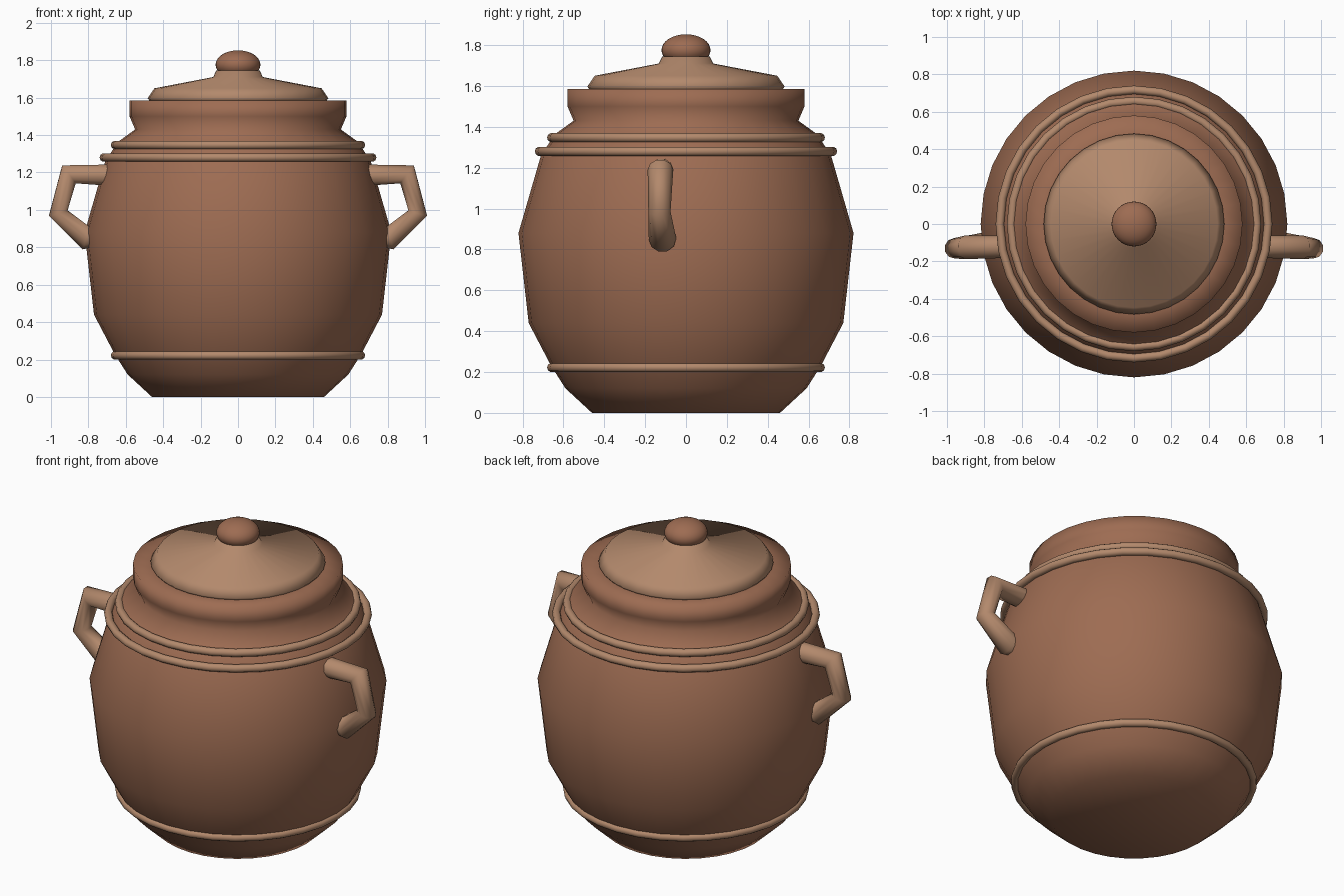
import bpy, bmesh, math

if "Cube" in bpy.data.objects:
    bpy.data.objects.remove(bpy.data.objects["Cube"])

SIDES = 32


def material(name, colour):
    mat = bpy.data.materials.new(name)
    mat.use_nodes = True
    mat.diffuse_color = colour
    bsdf = next(n for n in mat.node_tree.nodes if n.type == 'BSDF_PRINCIPLED')
    bsdf.inputs["Base Color"].default_value = colour
    bsdf.inputs["Roughness"].default_value = 0.8
    return mat


clay = material("clay", (0.34, 0.15, 0.085, 1))
pale_clay = material("pale_clay", (0.45, 0.25, 0.15, 1))


def lathe(name, profile, mat):
    """Revolve a radius/height profile around the z axis."""
    bm = bmesh.new()
    verts = [bm.verts.new((0, r, z)) for r, z in profile]
    edges = [bm.edges.new(pair) for pair in zip(verts, verts[1:])]
    bmesh.ops.spin(bm, geom=verts + edges, cent=(0, 0, 0), axis=(0, 0, 1),
                   angle=math.tau, steps=SIDES, use_duplicate=False)
    bmesh.ops.remove_doubles(bm, verts=bm.verts, dist=0.0005)
    bmesh.ops.recalc_face_normals(bm, faces=bm.faces)
    for face in bm.faces:
        face.smooth = True
    mesh = bpy.data.meshes.new(name)
    bm.to_mesh(mesh)
    bm.free()
    mesh.materials.append(mat)
    obj = bpy.data.objects.new(name, mesh)
    bpy.context.collection.objects.link(obj)
    return obj


def band(name, outer, z, thickness=0.023):
    """Rounded hoop around the pot."""
    bpy.ops.mesh.primitive_torus_add(
        major_radius=outer - thickness, minor_radius=thickness,
        major_segments=SIDES, minor_segments=10, location=(0, 0, z))
    obj = bpy.context.object
    obj.name = name
    obj.data.materials.append(pale_clay)
    bpy.ops.object.shade_smooth()


def handle(name, side):
    """Angular tube handle; both ends are buried in the pot wall."""
    path = [(0.66, -0.12, 1.185, 0.95), (0.904, -0.125, 1.19, 0.98),
            (0.961, -0.13, 0.983, 0.85), (0.815, -0.115, 0.852, 1.05),
            (0.74, -0.115, 0.87, 1.0)]
    curve = bpy.data.curves.new(name, 'CURVE')
    curve.dimensions = '3D'
    curve.bevel_depth = 0.064
    curve.bevel_resolution = 3
    curve.use_fill_caps = True
    spline = curve.splines.new('POLY')
    spline.points.add(len(path) - 1)
    for point, (x, y, z, radius) in zip(spline.points, path):
        point.co = (x * side, y, z, 1)
        point.radius = radius
    spline.use_smooth = True
    curve.materials.append(pale_clay)
    obj = bpy.data.objects.new(name, curve)
    bpy.context.collection.objects.link(obj)


# Pot with flared neck and flat rim
lathe("pot_body", [
    (0, 0), (0.46, 0), (0.59, 0.12), (0.66, 0.23), (0.77, 0.44), (0.82, 0.88),
    (0.71, 1.26), (0.64, 1.365), (0.55, 1.43), (0.58, 1.5), (0.58, 1.585),
    (0.46, 1.585), (0, 1.57)], clay)

# Decorative hoops
band("lower_band", 0.68, 0.222)
band("shoulder_band", 0.74, 1.28)
band("neck_band", 0.68, 1.347)

# Lid and knob
lathe("lid", [
    (0, 1.58), (0.47, 1.58), (0.483, 1.597), (0.447, 1.65),
    (0.133, 1.71), (0.116, 1.745), (0, 1.745)], pale_clay)

bpy.ops.mesh.primitive_uv_sphere_add(segments=SIDES, ring_count=16, radius=1,
                                     location=(0, 0, 1.776))
knob = bpy.context.object
knob.name = "lid_knob"
knob.scale = (0.12, 0.12, 0.077)
knob.data.materials.append(clay)
bpy.ops.object.shade_smooth()

# Pair of handles
for label, side in (("left", 1), ("right", -1)):
    handle(label + "_handle", side)
